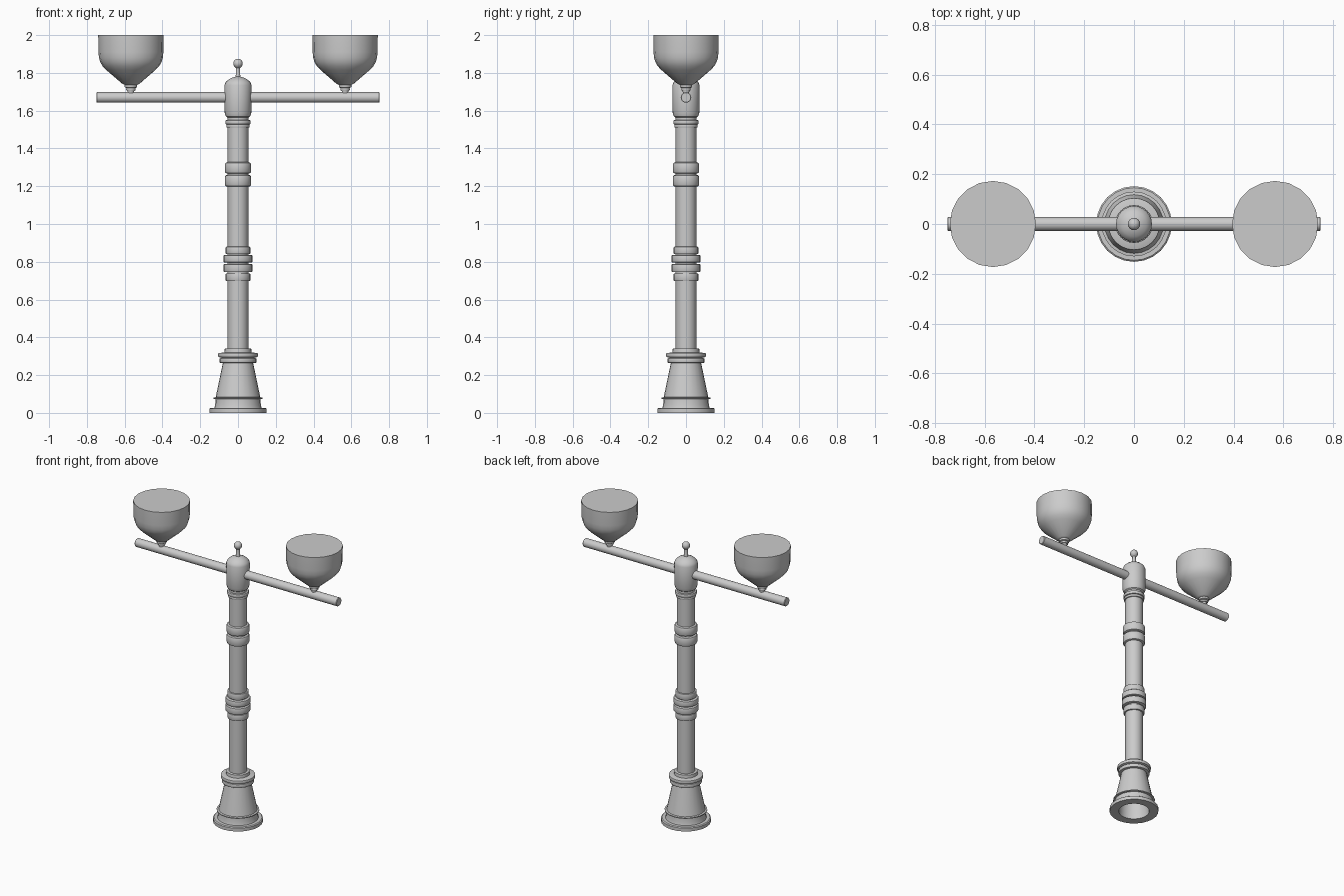
import bpy, bmesh, math
from mathutils import Matrix

if "Cube" in bpy.data.objects:
    bpy.data.objects.remove(bpy.data.objects["Cube"])


def lathe(name, profile, sides=24, matrix=Matrix()):
    """Revolve (radius, height) points about z; radius 0 makes a pole."""
    bm = bmesh.new()
    rings = []
    for r, z in profile:
        if r == 0:
            rings.append([bm.verts.new((0, 0, z))])
        else:
            rings.append([bm.verts.new((r * math.cos(2 * math.pi * i / sides),
                                        r * math.sin(2 * math.pi * i / sides), z))
                          for i in range(sides)])
    for a, b in zip(rings, rings[1:]):
        for i in range(sides):
            j = (i + 1) % sides
            if len(a) == 1:
                bm.faces.new((a[0], b[j], b[i]))
            elif len(b) == 1:
                bm.faces.new((a[i], a[j], b[0]))
            else:
                bm.faces.new((a[i], a[j], b[j], b[i]))
    bm.transform(matrix)
    mesh = bpy.data.meshes.new(name)
    bm.to_mesh(mesh)
    bm.free()
    ob = bpy.data.objects.new(name, mesh)
    bpy.context.collection.objects.link(ob)
    bpy.ops.object.select_all(action='DESELECT')
    ob.select_set(True)
    bpy.context.view_layer.objects.active = ob
    bpy.ops.object.shade_smooth_by_angle(angle=math.radians(35))
    return ob


def band(z0, z1, r, c):
    """Profile of a ring with rounded edges of size c."""
    return [(r - c, z0), (r - c * .3, z0 + c * .3), (r, z0 + c),
            (r, z1 - c), (r - c * .3, z1 - c * .3), (r - c, z1)]


# Flared hollow base, open underneath
lathe("base", [(.055, .27), (.092, .06), (.095, 0), (.152, 0), (.152, .022), (.146, .027),
               (.125, .027), (.121, .04), (.119, .073), (.13, .075), (.13, .081), (.118, .083),
               (.08, .265)]
      + band(.265, .289, .098, .004) + [(.088, .292)]
      + band(.295, .317, .105, .004) + [(.072, .32), (.07, .34), (.055, .342)])

# Column shaft with its decorative bands
shaft = [(.055, .3)]
for z0, z1, r, c in [(.698, .738, .065, .004), (.746, .788, .076, .004),
                     (.797, .835, .076, .004), (.84, .88, .065, .004),
                     (1.198, 1.26, .07, .012), (1.267, 1.327, .07, .012),
                     (1.51, 1.527, .062, .004), (1.527, 1.55, .067, .006)]:
    shaft += [(.055, z0)] + band(z0, z1, r, c) + [(.055, z1)]
lathe("column", shaft + [(.055, 1.58)])

# Domed cap holding the arm
lathe("cap", [(0, 1.56), (.05, 1.56), (.064, 1.57), (.071, 1.59), (.072, 1.735),
              (.066, 1.75), (.05, 1.765), (.03, 1.775), (.013, 1.78), (0, 1.78)])

# Finial stem and ball
ball = [(.025 * math.sin(a), 1.85 - .025 * math.cos(a))
        for a in (math.pi * k / 10 for k in range(2, 10))]
lathe("finial", [(.017, 1.77), (.012, 1.785), (.011, 1.826)] + ball + [(0, 1.875)], 16)

# Horizontal cross arm
lathe("cross_arm", [(0, -.75), (.025, -.75), (.028, -.747),
                    (.028, .747), (.025, .75), (0, .75)], 20,
      Matrix.Translation((0, 0, 1.67)) @ Matrix.Rotation(math.pi / 2, 4, 'Y'))

# Bowl lamps with their stepped necks
for side, x in (("left", -.567), ("right", .567)):
    at = Matrix.Translation((x, 0, 0))
    lathe(side + "_lamp_bowl", [(0, 1.735), (.03, 1.735), (.045, 1.742), (.13, 1.815),
                                (.15, 1.836), (.162, 1.857), (.169, 1.88), (.172, 1.91),
                                (.173, 2), (0, 2)], 20, at)
    lathe(side + "_lamp_neck", [(0, 1.685), (.016, 1.69), (.018, 1.706)]
          + band(1.706, 1.72, .025, .004) + band(1.722, 1.738, .033, .004), 20, at)
